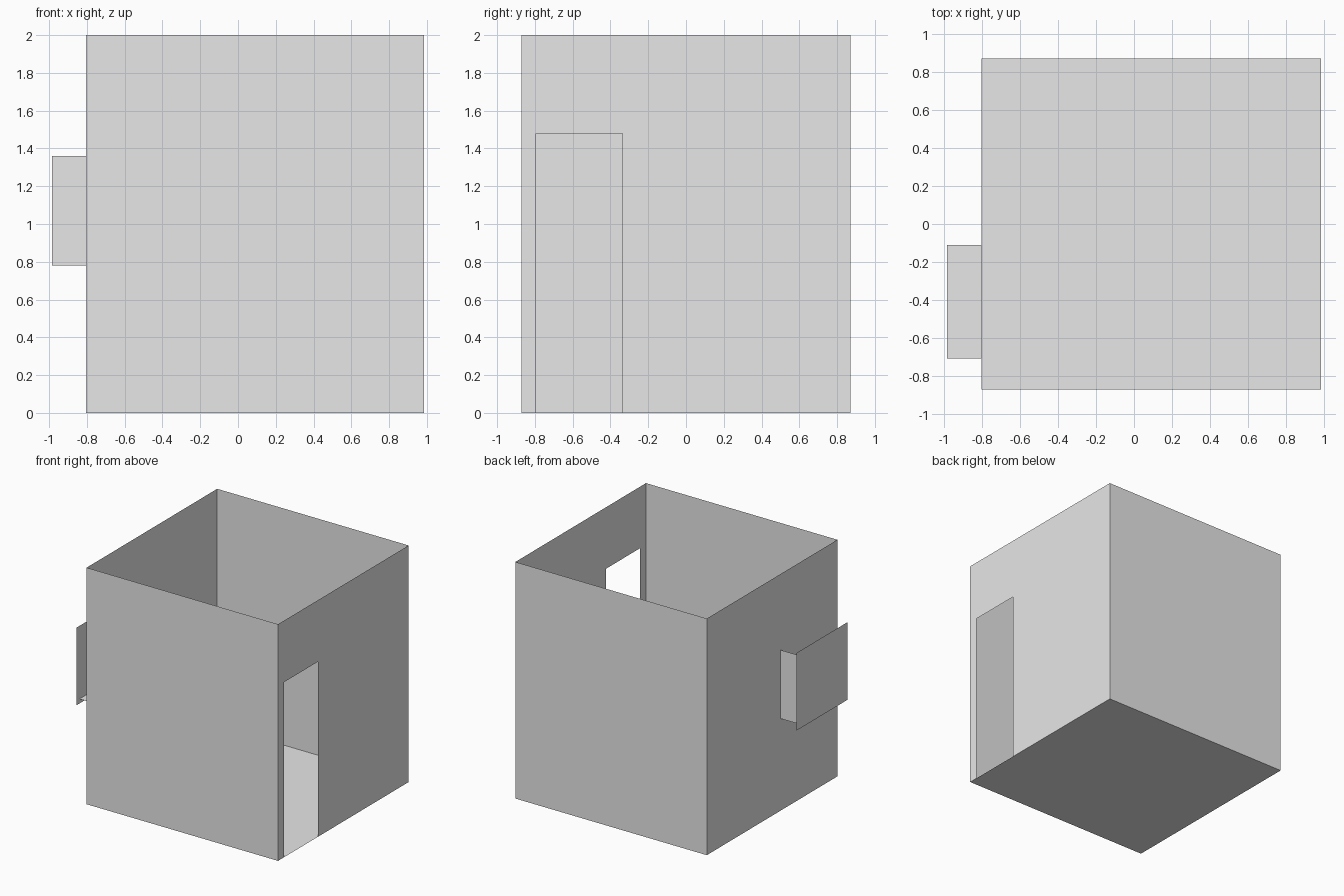
import bpy

cube = bpy.data.objects.get("Cube")
if cube:
    bpy.data.objects.remove(cube, do_unlink=True)

grey = bpy.data.materials.new("plain_grey")
grey.use_nodes = True
colour = (0.8, 0.8, 0.8, 1.0)
grey.diffuse_color = colour
grey.node_tree.nodes["Principled BSDF"].inputs["Base Color"].default_value = colour


def sheet(name, points):
    """Make one flat, single-sided panel from its outline."""
    mesh = bpy.data.meshes.new(name)
    mesh.from_pydata(points, [], [range(len(points))])
    mesh.materials.append(grey)
    obj = bpy.data.objects.new(name, mesh)
    bpy.context.collection.objects.link(obj)
    return obj


def panel_x(name, x, y0, y1, z0, z1):
    return sheet(name, [(x, y0, z0), (x, y0, z1), (x, y1, z1), (x, y1, z0)])


def panel_y(name, y, x0, x1, z0, z1):
    return sheet(name, [(x0, y, z0), (x1, y, z0), (x1, y, z1), (x0, y, z1)])


def panel_z(name, z, x0, x1, y0, y1):
    return sheet(name, [(x0, y0, z), (x1, y0, z), (x1, y1, z), (x0, y1, z)])


# Room shell: open top, paper-thin walls
RIGHT, LEFT, DEPTH, HEIGHT = -0.805, 0.985, 0.872, 2.0
panel_z("floor", 0, RIGHT, LEFT, -DEPTH, DEPTH)
panel_y("front_wall", -DEPTH, RIGHT, LEFT, 0, HEIGHT)
panel_y("back_wall", DEPTH, RIGHT, LEFT, 0, HEIGHT)
panel_x("window_wall", RIGHT, -DEPTH, DEPTH, 0, HEIGHT)

# Wall with the doorway notched out of its lower edge
DOOR_Y0, DOOR_Y1, DOOR_TOP = -0.795, -0.337, 1.48
outline = [(-DEPTH, 0), (DOOR_Y0, 0), (DOOR_Y0, DOOR_TOP), (DOOR_Y1, DOOR_TOP),
           (DOOR_Y1, 0), (DEPTH, 0), (DEPTH, HEIGHT), (-DEPTH, HEIGHT)]
sheet("door_wall", [(LEFT, y, z) for y, z in outline])

# Projecting box on the opposite wall: ledge, one cheek and an oversized face plate
OUT, BOX_Y0, BOX_Y1, BOX_Z0, BOX_Z1, LIP = -0.985, -0.71, -0.11, 0.78, 1.36, 0.038
panel_z("box_ledge", BOX_Z0, OUT, RIGHT, BOX_Y0, BOX_Y1)
panel_y("box_cheek", BOX_Y1, OUT, RIGHT, BOX_Z0, BOX_Z1)
panel_x("box_face_plate", OUT, BOX_Y0 - LIP, BOX_Y1 + LIP, BOX_Z0 - LIP, BOX_Z1 + LIP)
